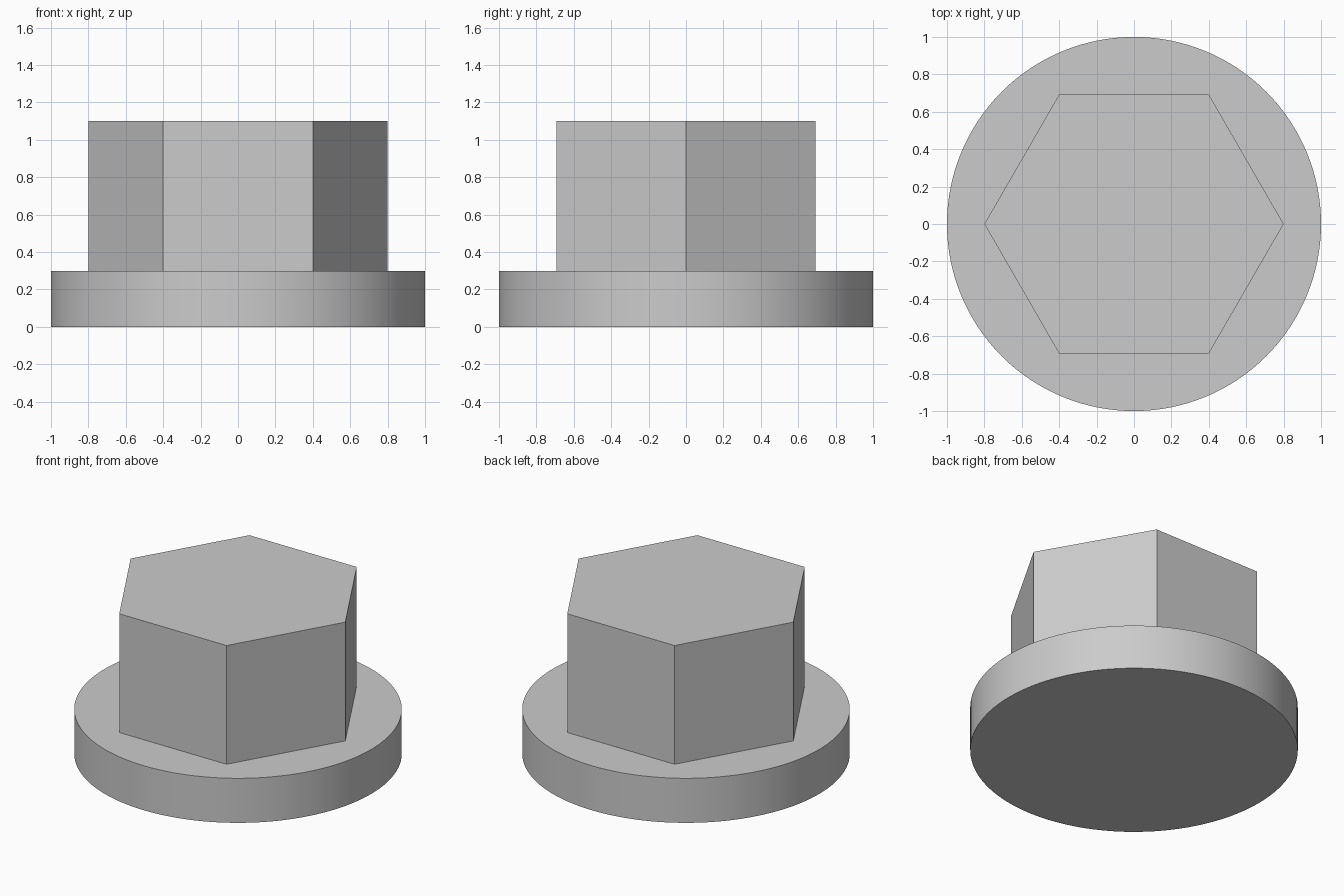
import bpy
import bmesh
from math import cos, sin, tau, radians

cube = bpy.data.objects.get("Cube")
if cube:
    bpy.data.objects.remove(cube, do_unlink=True)

# Single plain grey finish
grey = bpy.data.materials.new("light_grey")
grey.use_nodes = True
colour = (0.6, 0.6, 0.6, 1)
grey.diffuse_color = colour
grey.node_tree.nodes["Principled BSDF"].inputs["Base Color"].default_value = colour


def prism(name, sides, radius, bottom, top):
    """Upright regular prism with its first corner on +x."""
    bm = bmesh.new()
    ring = [bm.verts.new((radius * cos(tau * i / sides),
                          radius * sin(tau * i / sides), bottom))
            for i in range(sides)]
    base = bm.faces.new(ring)
    result = bmesh.ops.extrude_face_region(bm, geom=[base], use_keep_orig=True)
    raised = [g for g in result["geom"] if isinstance(g, bmesh.types.BMVert)]
    bmesh.ops.translate(bm, verts=raised, vec=(0, 0, top - bottom))
    bmesh.ops.recalc_face_normals(bm, faces=bm.faces)
    mesh = bpy.data.meshes.new(name)
    bm.to_mesh(mesh)
    bm.free()
    mesh.materials.append(grey)
    obj = bpy.data.objects.new(name, mesh)
    bpy.context.collection.objects.link(obj)
    return obj


# Round flange, smooth around its rim
flange = prism("round_flange", 128, 1.0, 0.0, 0.3)
bpy.ops.object.select_all(action="DESELECT")
flange.select_set(True)
bpy.context.view_layer.objects.active = flange
bpy.ops.object.shade_smooth_by_angle(angle=radians(30))

# Flat-sided hexagonal head standing on the flange
prism("hex_head", 6, 0.8, 0.3, 1.1)
